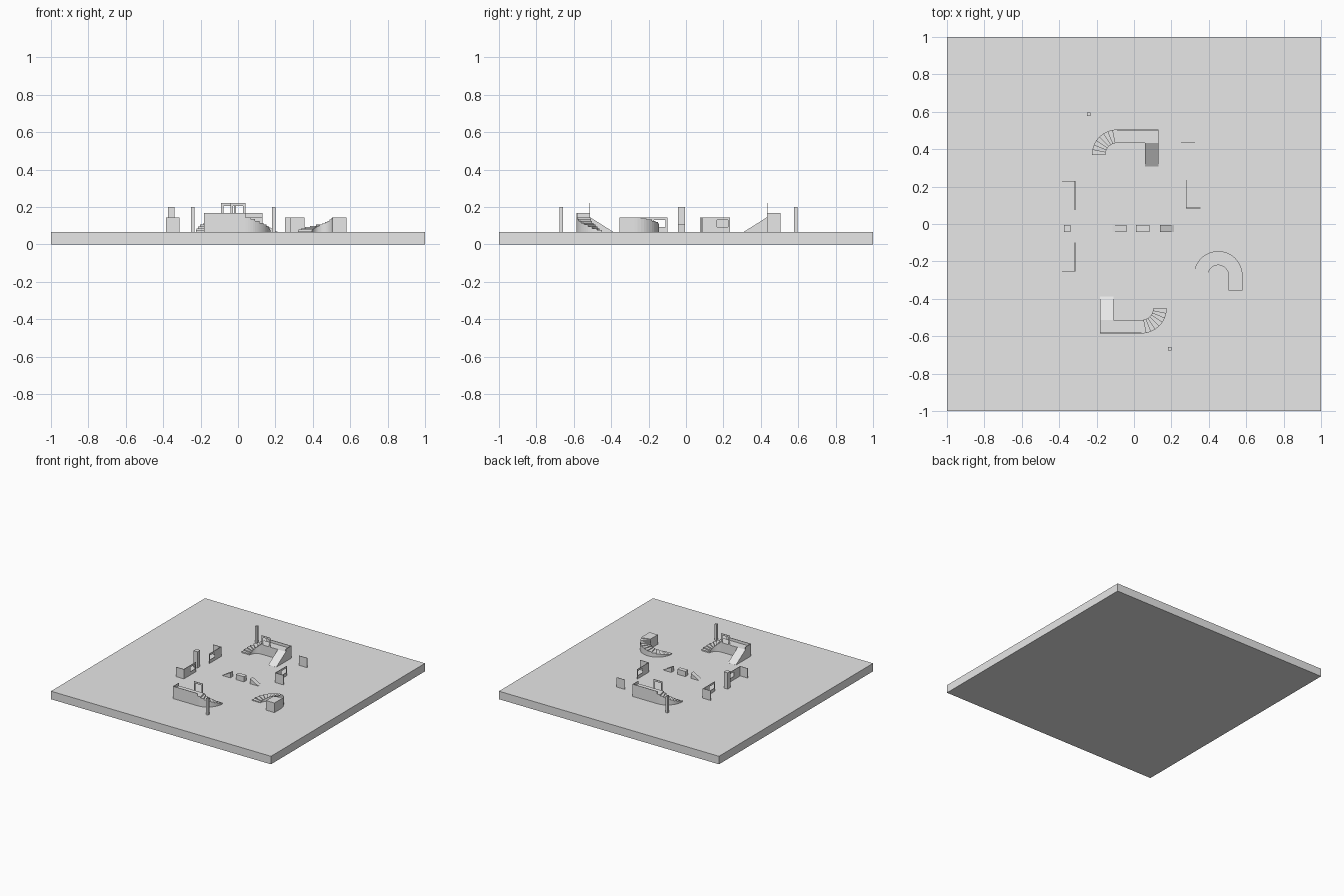
import bpy, bmesh
from math import cos, sin, pi
from mathutils import Matrix, Vector

if "Cube" in bpy.data.objects:
    bpy.data.objects.remove(bpy.data.objects["Cube"])

GREY = (0.8, 0.8, 0.8, 1.0)
mat = bpy.data.materials.new("plain grey")
mat.use_nodes = True
mat.diffuse_color = GREY
mat.node_tree.nodes["Principled BSDF"].inputs["Base Color"].default_value = GREY

FLOOR = 0.066   # top of the ground slab
DECK = 0.145    # height of raised platforms and low walls
PANEL = 0.004   # thickness of thin walls


def prism(bm, outline, z0, tops):
    """Upright solid over a flat outline; tops is one height or one per corner."""
    if not isinstance(tops, (list, tuple)):
        tops = [tops] * len(outline)
    low = [bm.verts.new((x, y, z0)) for x, y in outline]
    high = [bm.verts.new((x, y, z)) for (x, y), z in zip(outline, tops)]
    bm.faces.new(low[::-1])
    bm.faces.new(high)
    for i in range(len(low)):
        j = (i + 1) % len(low)
        bm.faces.new((low[i], low[j], high[j], high[i]))


def rect(x0, x1, y0, y1):
    return [(x0, y0), (x1, y0), (x1, y1), (x0, y1)]


def finish(name, bm, matrix=None):
    if matrix:
        bm.transform(matrix)
    bmesh.ops.recalc_face_normals(bm, faces=bm.faces)
    mesh = bpy.data.meshes.new(name)
    bm.to_mesh(mesh)
    bm.free()
    mesh.materials.append(mat)
    obj = bpy.data.objects.new(name, mesh)
    bpy.context.collection.objects.link(obj)
    return obj


def solid(name, outline, z0, tops, matrix=None):
    bm = bmesh.new()
    prism(bm, outline, z0, tops)
    return finish(name, bm, matrix)


def curved_stairs(name, centre, r_in, r_out, a_low, a_high, count, matrix=None):
    """Solid steps climbing round a centre from a_low to a_high."""
    bm = bmesh.new()
    step = (a_high - a_low) / count
    for i in range(count):
        angles = [a_low + step * (i + k / 2) for k in range(3)]
        ring = [(r_out, a) for a in angles] + [(r_in, a) for a in reversed(angles)]
        outline = [(centre[0] + r * cos(a), centre[1] + r * sin(a)) for r, a in ring]
        prism(bm, outline, FLOOR, FLOOR + (DECK - FLOOR) * (i + 1) / count)
    return finish(name, bm)if matrix is None else finish(name, bm, matrix)


def window_wall(name, x, y0, y1, w0, w1):
    """Thin wall along y with a window between w0 and w1."""
    bm = bmesh.new()
    sill, head = 0.093, 0.13
    for a, b, z0, z1 in ((y0, w0, FLOOR, DECK), (w1, y1, FLOOR, DECK),
                         (w0, w1, FLOOR, sill), (w0, w1, head, DECK)):
        prism(bm, rect(x - PANEL / 2, x + PANEL / 2, a, b), z0, z1)
    return finish(name, bm)


def plain_wall(name, x0, x1, y):
    return solid(name, rect(x0, x1, y - PANEL / 2, y + PANEL / 2), FLOOR, DECK)


# Ground slab
solid("ground_slab", rect(-1, 1, -1, 1), 0, FLOOR)

# Two matching raised walkways, the front one turned half round
half_turn = Matrix.Translation(Vector((-0.05, -0.08, 0))) @ Matrix.Rotation(pi, 4, "Z")
for side, m in (("back", Matrix.Identity(4)), ("front", half_turn)):
    solid(side + "_platform", rect(-0.09, 0.132, 0.433, 0.505), FLOOR, DECK, m)
    solid(side + "_ramp", rect(0.06, 0.132, 0.308, 0.433), FLOOR,
          [FLOOR + 0.0005, FLOOR + 0.0005, DECK, DECK], m)
    curved_stairs(side + "_stairs", (-0.09, 0.37), 0.063, 0.135, pi, pi / 2, 8, m)
    # Low parapet along the outer edge and round the end
    bm = bmesh.new()
    prism(bm, rect(-0.09, 0.132, 0.501, 0.505), DECK, 0.167)
    prism(bm, rect(0.128, 0.132, 0.433, 0.501), DECK, 0.167)
    finish(side + "_parapet", bm, m)
    # Thin door frame on the inner edge
    bm = bmesh.new()
    for x0, x1, z0 in ((-0.09, -0.078, DECK), (-0.022, -0.01, DECK), (-0.078, -0.022, 0.205)):
        prism(bm, rect(x0, x1, 0.433, 0.433 + PANEL), z0, 0.22)
    finish(side + "_door_frame", bm, m)
    # Slim post beside the stairs
    solid(side + "_post", rect(-0.25, -0.232, 0.577, 0.595), FLOOR, 0.2, m)

# Half-turn staircase with a square landing
curved_stairs("spiral_stairs", (0.45, -0.275), 0.055, 0.13, pi, 0, 12)
solid("spiral_landing", rect(0.505, 0.58, -0.355, -0.275), FLOOR, DECK)

# Corner walls with windows
window_wall("right_back_window_wall", -0.315, 0.075, 0.23, 0.085, 0.145)
plain_wall("right_back_side_wall", -0.385, -0.315, 0.228)
window_wall("right_front_window_wall", -0.315, -0.255, -0.1, -0.17, -0.11)
plain_wall("right_front_side_wall", -0.385, -0.315, -0.253)
window_wall("left_window_wall", 0.28, 0.083, 0.235, 0.165, 0.225)
plain_wall("left_side_wall", 0.28, 0.355, 0.085)
plain_wall("back_single_wall", 0.25, 0.325, 0.435)

# Square pillar
solid("pillar", rect(-0.375, -0.34, -0.042, -0.006), FLOOR, 0.2)

# Row of low blocks: ramp, box, ramp
LOW, HIGH = FLOOR + 0.0005, 0.108
solid("right_block_ramp", rect(-0.115, -0.04, -0.042, -0.006), FLOOR, [LOW, HIGH, HIGH, LOW])
solid("middle_block", rect(0.01, 0.083, -0.042, -0.006), FLOOR, HIGH)
solid("left_block_ramp", rect(0.138, 0.213, -0.042, -0.006), FLOOR, [HIGH, LOW, LOW, HIGH])
